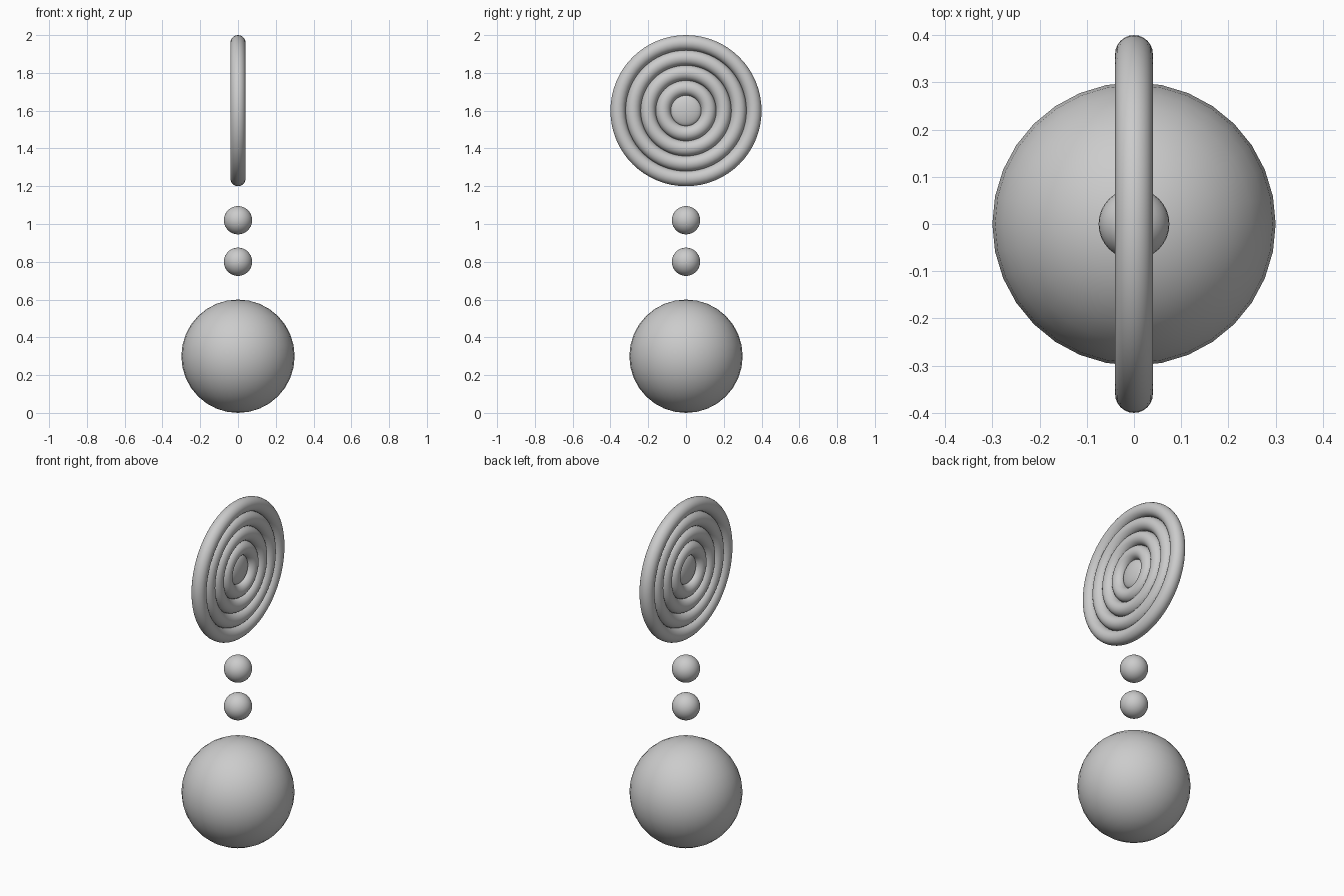
import bpy
from math import pi

if "Cube" in bpy.data.objects:
    bpy.data.objects.remove(bpy.data.objects["Cube"])

DISC_Z = 1.6
TUBE = 0.04


def smooth(name):
    ob = bpy.context.object
    ob.name = name
    bpy.ops.object.shade_smooth()
    return ob


def ball(name, radius, z, scale=(1, 1, 1)):
    bpy.ops.mesh.primitive_uv_sphere_add(segments=32, ring_count=16, radius=radius, location=(0, 0, z))
    ob = smooth(name)
    ob.scale = scale
    return ob


# Stacked balls: large base and two small spacers
ball("base_ball", 0.3, 0.3)
ball("lower_small_ball", 0.075, 0.8)
ball("upper_small_ball", 0.075, 1.02)

# Upright disc of touching concentric rings, facing the x axis
for i in range(4):
    bpy.ops.mesh.primitive_torus_add(
        major_radius=0.12 + 0.08 * i, minor_radius=TUBE,
        major_segments=64, minor_segments=24,
        location=(0, 0, DISC_Z), rotation=(0, pi / 2, 0))
    smooth(f"disc_ring_{i + 1}")

# Flattened button closing the centre of the disc
ball("disc_centre", 0.082, DISC_Z, (0.35, 1, 1))
